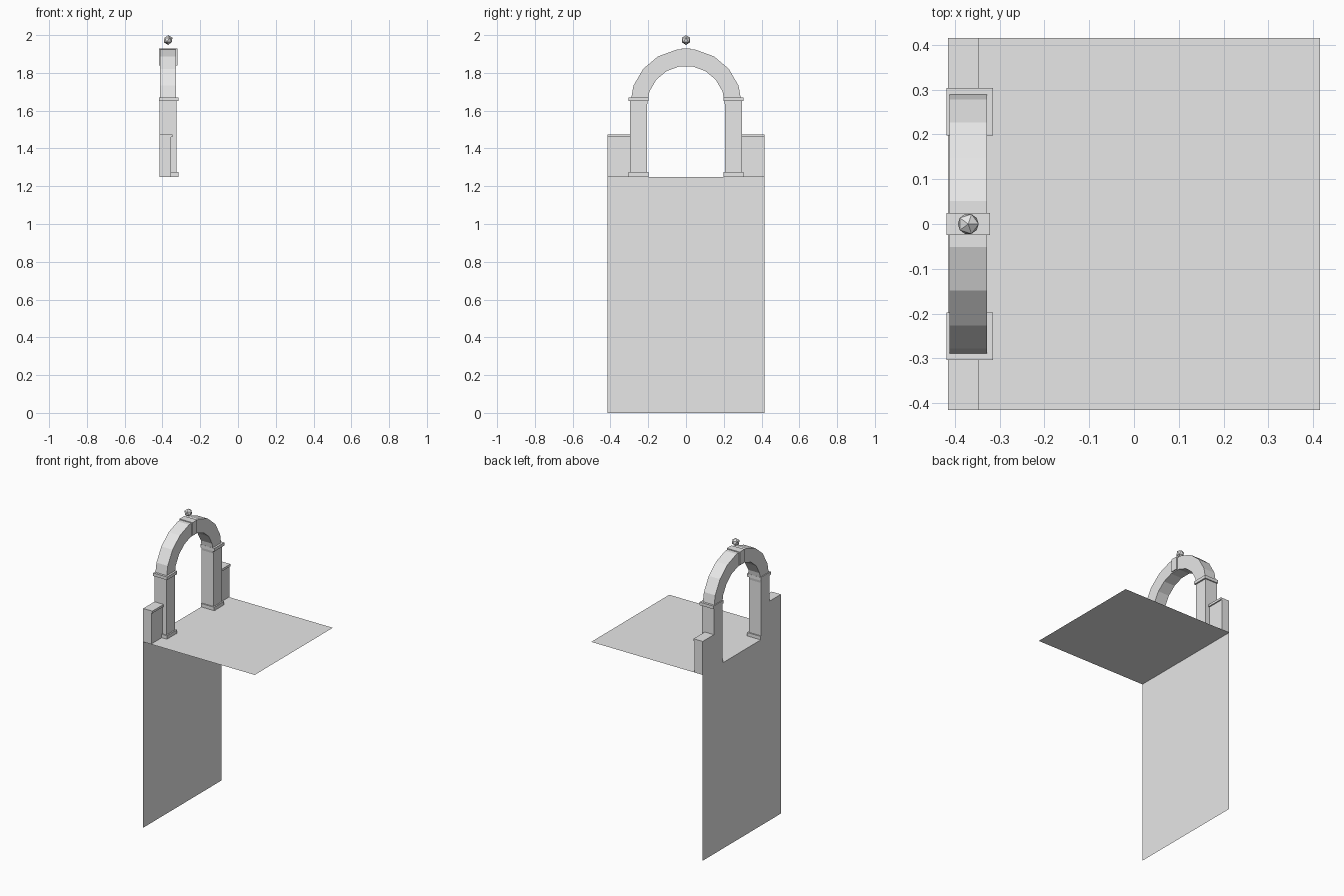
import bpy, bmesh
from math import cos, sin, radians

cube = bpy.data.objects.get("Cube")
if cube:
    bpy.data.objects.remove(cube)

stone = bpy.data.materials.new("pale_grey_stone")
stone.diffuse_color = (0.8, 0.8, 0.8, 1)
stone.use_nodes = True
stone.node_tree.nodes["Principled BSDF"].inputs["Base Color"].default_value = (0.8, 0.8, 0.8, 1)

FLOOR = 1.25
EDGE = 0.415


def finish(name, bm):
    mesh = bpy.data.meshes.new(name)
    bm.to_mesh(mesh)
    bm.free()
    mesh.materials.append(stone)
    obj = bpy.data.objects.new(name, mesh)
    bpy.context.collection.objects.link(obj)
    return obj


def box(name, x, y, z):
    bm = bmesh.new()
    bmesh.ops.create_cube(bm, size=1)
    for v in bm.verts:
        v.co = [(lo + hi) / 2 + c * (hi - lo) for c, (lo, hi) in zip(v.co, (x, y, z))]
    return finish(name, bm)


def flat_rect(bm, x, y, z):
    corners = ((x[0], y[0]), (x[1], y[0]), (x[1], y[1]), (x[0], y[1]))
    bm.faces.new([bm.verts.new((a, b, z)) for a, b in corners])


# Floor sheet
bm = bmesh.new()
flat_rect(bm, (-EDGE, EDGE), (-EDGE, EDGE), FLOOR)
finish("floor", bm)

# Paving: a four by four grid, a few slabs split in half
half = 0.005
lines = [-0.415, -0.208, 0, 0.208, 0.415]
spans = list(zip(lines, lines[1:]))
split_across = {(0, 1), (3, 0)}
split_along = {(1, 2), (2, 1)}


def halves(span, split):
    mid = sum(span) / 2
    return [(span[0], mid), (mid, span[1])] if split else [span]


bm = bmesh.new()
for i, xs in enumerate(spans):
    for j, ys in enumerate(spans):
        for x in halves(xs, (i, j) in split_across):
            for y in halves(ys, (i, j) in split_along):
                flat_rect(bm, (x[0] + half, x[1] - half), (y[0] + half, y[1] - half), FLOOR + 0.002)
finish("paving_slabs", bm)

# Tall wall sheet below the arch, facing outward
bm = bmesh.new()
bm.faces.new([bm.verts.new((-EDGE, y, z)) for y, z in
              ((EDGE, 0), (-EDGE, 0), (-EDGE, FLOOR), (EDGE, FLOOR))])
finish("lower_wall", bm)

# Piers and parapets on both sides
for side, s in (("right", -1), ("left", 1)):
    def span(a, b):
        return tuple(sorted((s * a, s * b)))
    box(side + "_parapet", (-EDGE, -0.355), span(0.29, EDGE), (FLOOR, 1.46))
    box(side + "_parapet_cap", (-EDGE, -0.347), span(0.29, EDGE), (1.46, 1.475))
    box(side + "_pier", (-EDGE, -0.325), span(0.206, 0.296), (FLOOR, 1.65))
    box(side + "_pier_base", (-EDGE, -0.316), span(0.198, 0.304), (FLOOR, 1.275))
    box(side + "_capital", (-0.418, -0.315), span(0.198, 0.304), (1.65, 1.671))

# Round arch in nine straight segments
bm = bmesh.new()
rings = []
for k in range(10):
    a = radians(20 * k)
    rings.append([bm.verts.new((x, r * cos(a), 1.631 + r * sin(a)))
                  for x, r in ((-0.412, 0.206), (-0.328, 0.206), (-0.328, 0.296), (-0.412, 0.296))])
for p, q in zip(rings, rings[1:]):
    for n in range(4):
        m = (n + 1) % 4
        bm.faces.new((p[n], p[m], q[m], q[n]))
bm.faces.new(rings[0])
bm.faces.new(rings[-1])
bmesh.ops.recalc_face_normals(bm, faces=bm.faces)
finish("arch", bm)

# Keystone and ball finial
box("keystone", (-0.418, -0.321), (-0.025, 0.025), (1.84, 1.928))
bm = bmesh.new()
bmesh.ops.create_icosphere(bm, subdivisions=1, radius=0.026)
bmesh.ops.translate(bm, verts=bm.verts, vec=(-0.37, 0, 1.974))
finish("ball_finial", bm)
